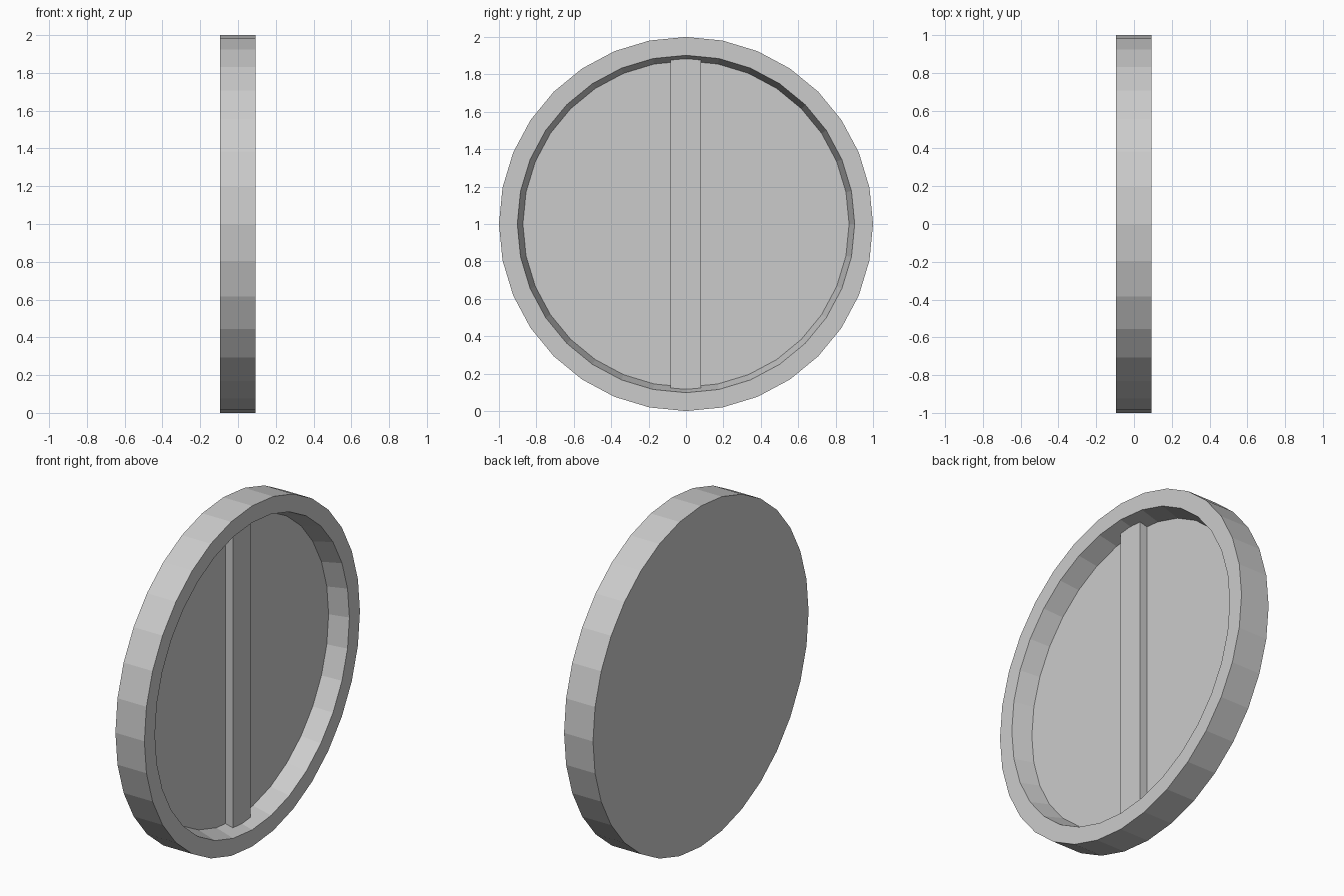
import bpy, bmesh
from math import sin, cos, pi

if "Cube" in bpy.data.objects:
    bpy.data.objects.remove(bpy.data.objects["Cube"])

SIDES = 32
CENTRE_Z = 1.0


def add_object(name, bm):
    bmesh.ops.recalc_face_normals(bm, faces=bm.faces)
    mesh = bpy.data.meshes.new(name)
    bm.to_mesh(mesh)
    bm.free()
    obj = bpy.data.objects.new(name, mesh)
    bpy.context.collection.objects.link(obj)
    return obj


def ring(bm, x, radius):
    return [bm.verts.new((x, radius * cos(2 * pi * i / SIDES),
                          CENTRE_Z + radius * sin(2 * pi * i / SIDES)))
            for i in range(SIDES)]


# Round dish: outer wall, flat rim, tapered inner wall and recessed floor
bm = bmesh.new()
profile = [(-0.096, 1.0), (0.092, 1.0), (0.092, 0.902), (-0.022, 0.872)]
rings = [ring(bm, x, r) for x, r in profile]
for a, b in zip(rings, rings[1:]):
    for i in range(SIDES):
        j = (i + 1) % SIDES
        bm.faces.new((a[i], a[j], b[j], b[i]))
bm.faces.new(rings[0])
bm.faces.new(rings[-1])
add_object("round_dish", bm)

# Raised grip bar across the recess, ends meeting the inner wall
bm = bmesh.new()
bmesh.ops.create_cube(bm, size=1.0)
for v in bm.verts:
    v.co.x = 0.025 if v.co.x > 0 else -0.03
    v.co.y = 0.081 if v.co.y > 0 else -0.084
    v.co.z = CENTRE_Z + v.co.z * 1.766
add_object("grip_bar", bm)
